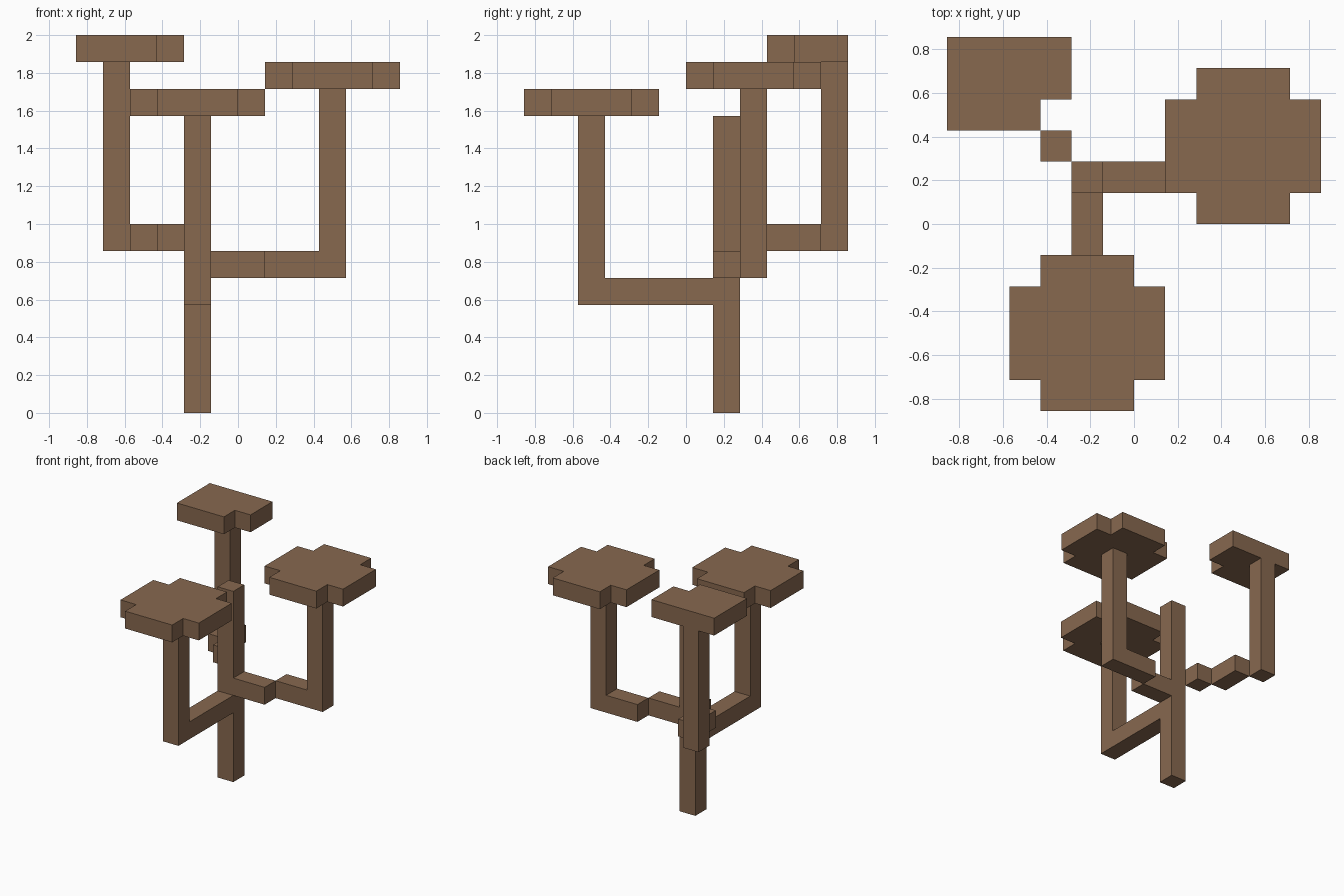
import bpy
import bmesh
from mathutils import Vector

cube = bpy.data.objects.get("Cube")
if cube:
    bpy.data.objects.remove(cube, do_unlink=True)

UNIT = 1 / 7                      # edge of one block
ORIGIN = Vector((-6, -6, 0))      # corner of the block grid

bark = bpy.data.materials.new("bark_brown")
bark.use_nodes = True
colour = (0.242, 0.138, 0.078, 1)
bark.diffuse_color = colour
bsdf = bark.node_tree.nodes["Principled BSDF"]
bsdf.inputs["Base Color"].default_value = colour
bsdf.inputs["Roughness"].default_value = 0.9


def block(low, high):
    """All grid cells from low to high, both included."""
    return {(x, y, z)
            for x in range(low[0], high[0] + 1)
            for y in range(low[1], high[1] + 1)
            for z in range(low[2], high[2] + 1)}


def cap(x, y, z):
    """Flat canopy around a post, corners cut, clipped to the grid."""
    return {(x + i, y + j, z)
            for i in range(-2, 3) for j in range(-2, 3)
            if abs(i) + abs(j) < 4 and 0 <= x + i < 12 and 0 <= y + j < 12}


# Trunk, three stepped branches with posts, and their canopies
parts = {
    "trunk": block((4, 7, 0), (4, 7, 10)),
    "front_branch": block((4, 2, 4), (4, 6, 4)),
    "front_post": block((4, 2, 5), (4, 2, 10)),
    "front_canopy": cap(4, 2, 11),
    "left_branch_inner": block((5, 7, 5), (6, 7, 5)),
    "left_branch_outer": block((7, 8, 5), (9, 8, 5)),
    "left_post": block((9, 8, 6), (9, 8, 11)),
    "left_canopy": cap(9, 8, 12),
    "back_branch_inner": block((3, 8, 6), (3, 8, 6)),
    "back_branch_outer": block((2, 9, 6), (2, 10, 6)),
    "back_post": block((1, 11, 6), (1, 11, 12)),
    "back_canopy": cap(1, 11, 13),
}
filled = set().union(*parts.values())


def build(name, cells):
    """Skin the cells, leaving out faces buried against other blocks."""
    bm = bmesh.new()
    for cell in sorted(cells):
        centre = Vector(cell) + Vector((0.5, 0.5, 0.5)) + ORIGIN
        for axis in range(3):
            for sign in (-1, 1):
                n = Vector((0, 0, 0))
                n[axis] = sign
                if tuple(int(c + d) for c, d in zip(cell, n)) in filled:
                    continue
                u = Vector((0, 0, 0))
                u[(axis + 1) % 3] = 0.5
                v = n.cross(u)
                mid = centre + n * 0.5
                corners = (mid - u - v, mid + u - v, mid + u + v, mid - u + v)
                bm.faces.new([bm.verts.new(p * UNIT) for p in corners])
    bmesh.ops.remove_doubles(bm, verts=bm.verts, dist=0.001)
    bmesh.ops.dissolve_limit(bm, angle_limit=0.01, verts=bm.verts, edges=bm.edges)
    mesh = bpy.data.meshes.new(name)
    bm.to_mesh(mesh)
    bm.free()
    mesh.materials.append(bark)
    bpy.context.collection.objects.link(bpy.data.objects.new(name, mesh))


for part_name, part_cells in parts.items():
    build(part_name, part_cells)
